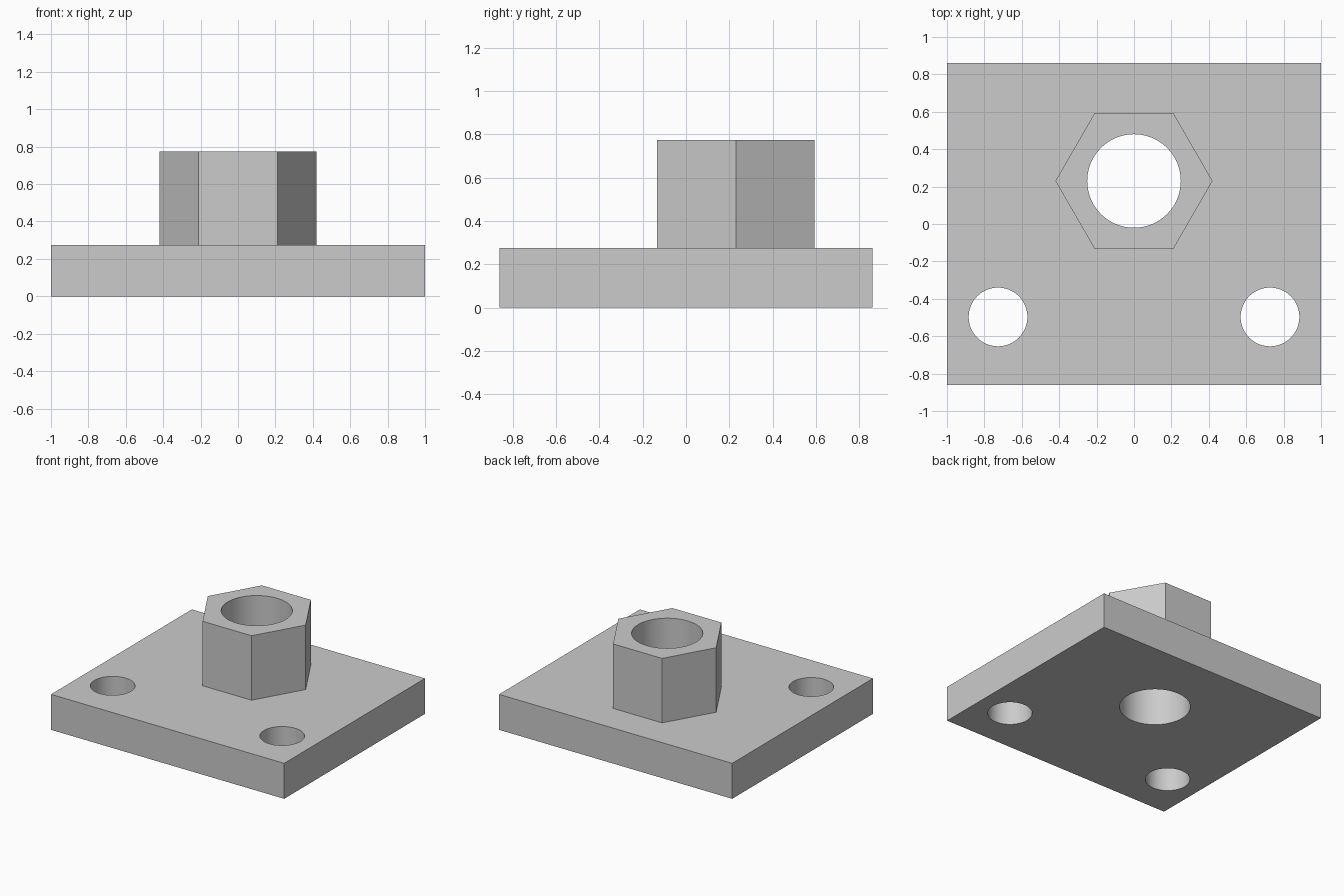
import bpy
import bmesh
from math import cos, sin, tau, radians

cube = bpy.data.objects.get("Cube")
if cube:
    bpy.data.objects.remove(cube, do_unlink=True)

# Main dimensions
HALF_X, HALF_Y = 1.0, 0.862
PLATE_TOP, BOSS_TOP = 0.275, 0.775
BOSS_Y = 0.23


def ring(x, y, radius, sides):
    """Outline of a regular polygon."""
    return [(x + radius * cos(tau * i / sides), y + radius * sin(tau * i / sides))
            for i in range(sides)]


def wall(bm, outline, bottom, top):
    """Vertical band of faces along an outline."""
    low = [bm.verts.new((x, y, bottom)) for x, y in outline]
    high = [bm.verts.new((x, y, top)) for x, y in outline]
    for i in range(len(outline)):
        j = (i + 1) % len(outline)
        bm.faces.new((low[i], low[j], high[j], high[i]))


def cap(bm, outlines, z):
    """Flat face bounded by the first outline, with the others as holes."""
    edges = []
    for outline in outlines:
        verts = [bm.verts.new((x, y, z)) for x, y in outline]
        edges += [bm.edges.new((verts[i - 1], v)) for i, v in enumerate(verts)]
    bmesh.ops.triangle_fill(bm, edges=edges, use_beauty=True, normal=(0, 0, 1))


# Outlines
slab = [(-HALF_X, -HALF_Y), (HALF_X, -HALF_Y), (HALF_X, HALF_Y), (-HALF_X, HALF_Y)]
hexagon = ring(0, BOSS_Y, 0.42, 6)
bore = ring(0, BOSS_Y, 0.25, 96)
bolt_holes = [ring(side * 0.727, -0.497, 0.157, 72) for side in (-1, 1)]

bm = bmesh.new()

# Base plate with its two bolt holes
cap(bm, [slab, bore, *bolt_holes], 0)
cap(bm, [slab, hexagon, *bolt_holes], PLATE_TOP)
for outline in (slab, *bolt_holes):
    wall(bm, outline, 0, PLATE_TOP)

# Hexagonal boss with the bore running through the plate
wall(bm, hexagon, PLATE_TOP, BOSS_TOP)
wall(bm, bore, 0, BOSS_TOP)
cap(bm, [hexagon, bore], BOSS_TOP)

# Join everything into one closed solid
bmesh.ops.remove_doubles(bm, verts=bm.verts, dist=0.0001)
bmesh.ops.recalc_face_normals(bm, faces=bm.faces)
mesh = bpy.data.meshes.new("plate_with_hex_boss")
bm.to_mesh(mesh)
bm.free()

part = bpy.data.objects.new("plate_with_hex_boss", mesh)
bpy.context.collection.objects.link(part)

# Plain grey material
grey = bpy.data.materials.new("light_grey")
grey.use_nodes = True
colour = (0.6, 0.6, 0.6, 1)
grey.diffuse_color = colour
grey.node_tree.nodes["Principled BSDF"].inputs["Base Color"].default_value = colour
mesh.materials.append(grey)

# Smooth round holes, sharp edges elsewhere
bpy.ops.object.select_all(action="DESELECT")
part.select_set(True)
bpy.context.view_layer.objects.active = part
bpy.ops.object.shade_smooth_by_angle(angle=radians(30))
